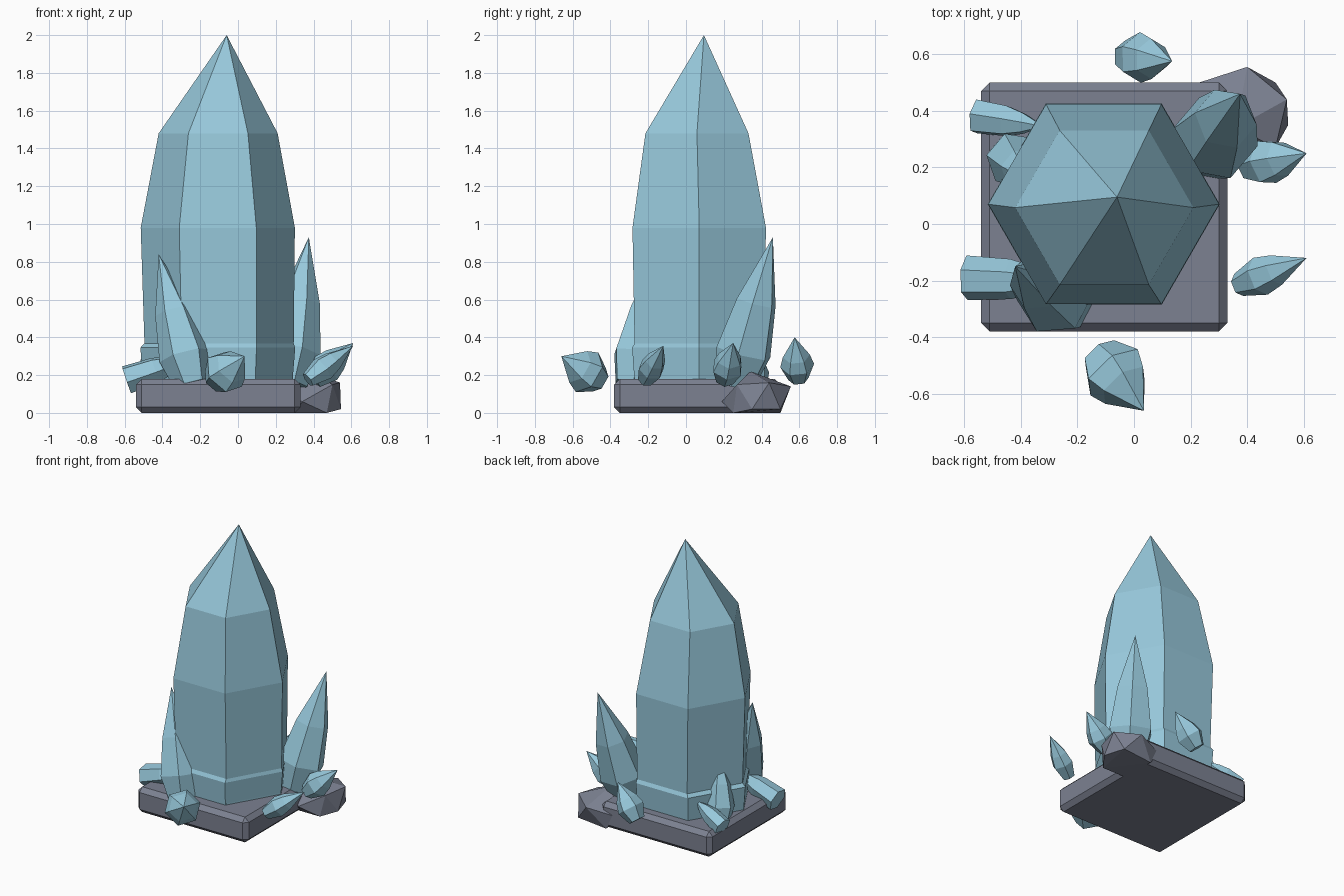
import bpy, bmesh, math
from mathutils import Vector

if "Cube" in bpy.data.objects:
    bpy.data.objects.remove(bpy.data.objects["Cube"])


def material(name, rgb):
    m = bpy.data.materials.new(name)
    m.diffuse_color = (*rgb, 1)
    m.use_nodes = True
    m.node_tree.nodes["Principled BSDF"].inputs["Base Color"].default_value = m.diffuse_color
    return m


ICE = material("ice blue crystal", (0.31, 0.58, 0.71))
STONE = material("slate grey stone", (0.20, 0.22, 0.285))


def finish(name, bm, mat):
    bmesh.ops.recalc_face_normals(bm, faces=bm.faces)
    mesh = bpy.data.meshes.new(name)
    bm.to_mesh(mesh)
    bm.free()
    mesh.materials.append(mat)
    ob = bpy.data.objects.new(name, mesh)
    bpy.context.collection.objects.link(ob)
    return ob


def loft(name, rings, tip=None, mat=ICE):
    """Skin a stack of vertex rings, closed by a tip or a flat cap."""
    bm = bmesh.new()
    loops = [[bm.verts.new(p) for p in ring] for ring in rings]
    n = len(loops[0])
    bm.faces.new(loops[0])
    for a, b in zip(loops, loops[1:]):
        for i in range(n):
            j = (i + 1) % n
            bm.faces.new((a[i], a[j], b[j], b[i]))
    if tip:
        t = bm.verts.new(tip)
        for i in range(n):
            bm.faces.new((loops[-1][i], loops[-1][(i + 1) % n], t))
    else:
        bm.faces.new(loops[-1])
    return finish(name, bm, mat)


def hexagon(x, y, z, r):
    return [(x + r * math.cos(i * math.pi / 3), y + r * math.sin(i * math.pi / 3), z)
            for i in range(6)]


def shard(name, base, tip, radius, profile, twist=0):
    """Six-sided crystal from base to tip; profile = (fraction along, radius factor)."""
    base, tip = Vector(base), Vector(tip)
    axis = tip - base
    q = axis.to_track_quat('Z', 'Y')
    rings = []
    for t, f in profile:
        ring = []
        for i in range(6):
            a = math.radians(60 * i + twist)
            ring.append(base + axis * t
                        + q @ Vector((math.cos(a), math.sin(a), 0)) * radius * f)
        rings.append(ring)
    return loft(name, rings, tip)


# base slab with chamfered edges
bm = bmesh.new()
bmesh.ops.create_cube(bm, size=1)
for v in bm.verts:
    v.co = (-0.105 + v.co.x * 0.87, 0.06 + v.co.y * 0.88, 0.09 + v.co.z * 0.18)
bmesh.ops.bevel(bm, geom=bm.edges[:], offset=0.03, segments=1, affect='EDGES')
finish("base_slab", bm, STONE)

# faceted rock on the back right corner
bm = bmesh.new()
for p in [(.20, .49, .10), (.40, .555, .14), (.54, .44, .16), (.545, .35, .02),
          (.50, .27, .15), (.34, .19, .06), (.36, .34, .22), (.22, .30, .12),
          (.30, .25, 0), (.50, .50, .02), (.28, .50, 0), (.47, .25, 0)]:
    bm.verts.new(p)
bmesh.ops.convex_hull(bm, input=bm.verts[:])
finish("corner_rock", bm, STONE)

# main crystal and the collar at its foot
loft("main_crystal",
     [hexagon(-.10, .07, .17, .39), hexagon(-.10, .07, .36, .395),
      hexagon(-.107, .07, .98, .408), hexagon(-.105, .058, 1.48, .315)],
     (-.06, .095, 2.0))
loft("crystal_collar",
     [hexagon(-.107, .07, .16, .395), hexagon(-.107, .07, .345, .41),
      hexagon(-.10, .07, .37, .394)])

# side shards
TALL = [(0, .7), (.22, 1), (.56, .72)]
SMALL = [(0, .6), (.32, 1), (.55, .8)]
PRISM = [(0, 1), (.45, .9), (.7, .6)]
shard("tall_shard_front", (-.24, -.285, .15), (-.42, -.15, .84), .14, TALL, 10)
shard("tall_shard_back", (.26, .26, .15), (.375, .46, .93), .155, TALL, 20)
shard("tall_shard_left", (-.44, .25, .15), (-.37, .15, .58), .10, TALL, 15)

# small shards around the base
shard("small_shard_right", (.37, -.215, .175), (.61, -.12, .355), .07, SMALL)
shard("small_shard_right_back", (.40, .205, .175), (.61, .25, .37), .085, SMALL, 20)
shard("small_shard_back", (-.03, .595, .18), (.135, .575, .40), .09, SMALL, 10)
shard("small_shard_front", (-.12, -.46, .175), (.035, -.66, .30), .12, SMALL, 15)
shard("small_shard_left_front", (-.59, -.19, .175), (-.25, -.20, .29), .08, PRISM, 10)
shard("small_shard_left_back", (-.555, .38, .19), (-.32, .345, .30), .065, PRISM, 25)
